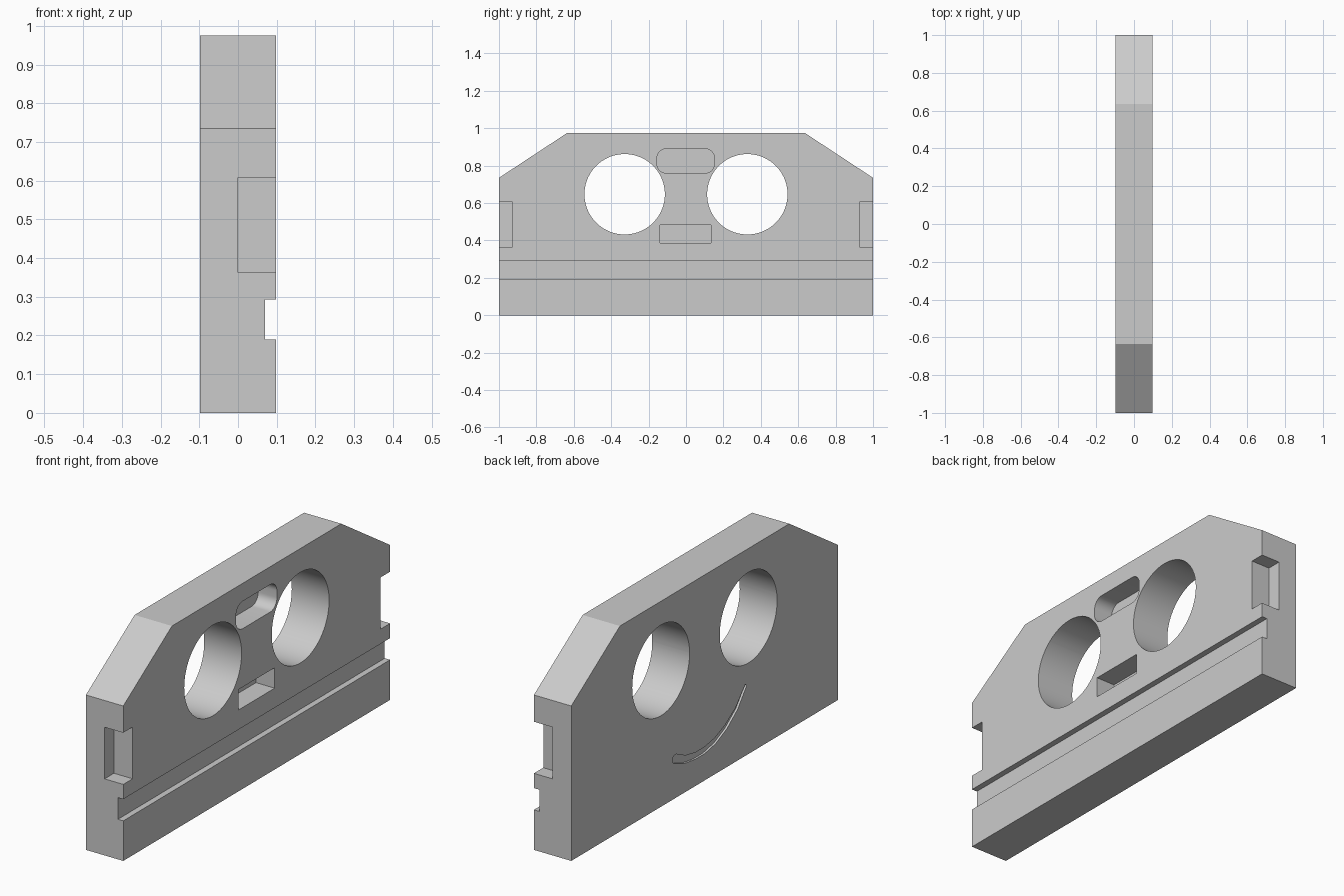
import bpy, bmesh, math
from mathutils import Vector

cube = bpy.data.objects.get("Cube")
if cube:
    bpy.data.objects.remove(cube, do_unlink=True)

grey = bpy.data.materials.new("light grey")
grey.use_nodes = True
colour = (0.6, 0.6, 0.6, 1)
grey.diffuse_color = colour
grey.node_tree.nodes["Principled BSDF"].inputs["Base Color"].default_value = colour

HALF = 0.098   # half thickness of the plate
OUT = 0.2      # how far cutters reach past the faces


def prism(name, outline, x0, x1):
    """Extrude a (y, z) outline along x."""
    bm = bmesh.new()
    face = bm.faces.new([bm.verts.new((x0, y, z)) for y, z in outline])
    out = bmesh.ops.extrude_face_region(bm, geom=[face])
    moved = [v for v in out["geom"] if isinstance(v, bmesh.types.BMVert)]
    bmesh.ops.translate(bm, verts=moved, vec=(x1 - x0, 0, 0))
    bmesh.ops.recalc_face_normals(bm, faces=bm.faces)
    mesh = bpy.data.meshes.new(name)
    bm.to_mesh(mesh)
    bm.free()
    mesh.materials.append(grey)
    obj = bpy.data.objects.new(name, mesh)
    bpy.context.collection.objects.link(obj)
    return obj


def rect(y0, y1, z0, z1):
    return [(y0, z0), (y1, z0), (y1, z1), (y0, z1)]


def arc(cy, cz, r, start, end, steps):
    angles = [math.radians(start + (end - start) * i / steps) for i in range(steps + 1)]
    return [(cy + r * math.cos(a), cz + r * math.sin(a)) for a in angles]


def rounded_rect(y0, y1, z0, z1, r):
    corners = [(y1 - r, z1 - r), (y0 + r, z1 - r), (y0 + r, z0 + r), (y1 - r, z0 + r)]
    return [p for i, (y, z) in enumerate(corners) for p in arc(y, z, r, 90 * i, 90 * i + 90, 10)]


def tapered_stroke(path):
    """Outline around a path of (y, z, half width)."""
    pts = [Vector((y, z)) for y, z, w in path]
    left, right = [], []
    for i, p in enumerate(pts):
        d = (pts[min(i + 1, len(pts) - 1)] - pts[max(i - 1, 0)]).normalized()
        side = Vector((-d.y, d.x)) * path[i][2]
        left.append(p + side)
        right.append(p - side)
    d = (pts[0] - pts[1]).normalized() * path[0][2]
    cap = [pts[0] + d * 0.7 + (right[0] - pts[0]) * 0.7, pts[0] + d,
           pts[0] + d * 0.7 + (left[0] - pts[0]) * 0.7]
    return [tuple(p) for p in left + right[::-1] + cap]


# Plate with sloped shoulders
plate = prism("plate", [(-1, 0), (1, 0), (1, 0.735), (0.635, 0.975),
                        (-0.635, 0.975), (-1, 0.735)], -HALF, HALF)

cutters = []
for side, s in (("front", -1), ("back", 1)):
    # Round through holes and end notches
    cutters.append(prism(side + "_hole", arc(s * 0.328, 0.647, 0.215, 0, 360, 72)[:-1], -OUT, OUT))
    cutters.append(prism(side + "_notch", rect(*sorted((s * 0.93, s * 1.1)), 0.363, 0.608), 0, OUT))

# Long groove and the two blind pockets
cutters.append(prism("groove", rect(-1.1, 1.1, 0.19, 0.293), 0.07, OUT))
cutters.append(prism("upper_pocket", rounded_rect(-0.155, 0.152, 0.76, 0.89, 0.05), 0, OUT))
cutters.append(prism("lower_pocket", rect(-0.138, 0.135, 0.386, 0.483), 0, OUT))

# Shallow curved groove on the other face
curve = [(0.222, 0.187, 0.021), (0.15, 0.156, 0.018), (0.07, 0.143, 0.016), (0, 0.143, 0.016),
         (-0.08, 0.158, 0.015), (-0.16, 0.193, 0.013), (-0.24, 0.25, 0.01), (-0.31, 0.335, 0.007)]
cutters.append(prism("curved_groove", tapered_stroke(curve), -OUT, -HALF + 0.01))

# Carve the plate
bpy.ops.object.select_all(action="DESELECT")
plate.select_set(True)
bpy.context.view_layer.objects.active = plate
for cutter in cutters:
    cutter.hide_render = True
    mod = plate.modifiers.new(cutter.name, "BOOLEAN")
    mod.operation = "DIFFERENCE"
    mod.solver = "EXACT"
    mod.object = cutter
    bpy.ops.object.modifier_apply(modifier=mod.name)
for cutter in cutters:
    bpy.data.objects.remove(cutter, do_unlink=True)

bpy.ops.object.shade_smooth_by_angle(angle=math.radians(25))
